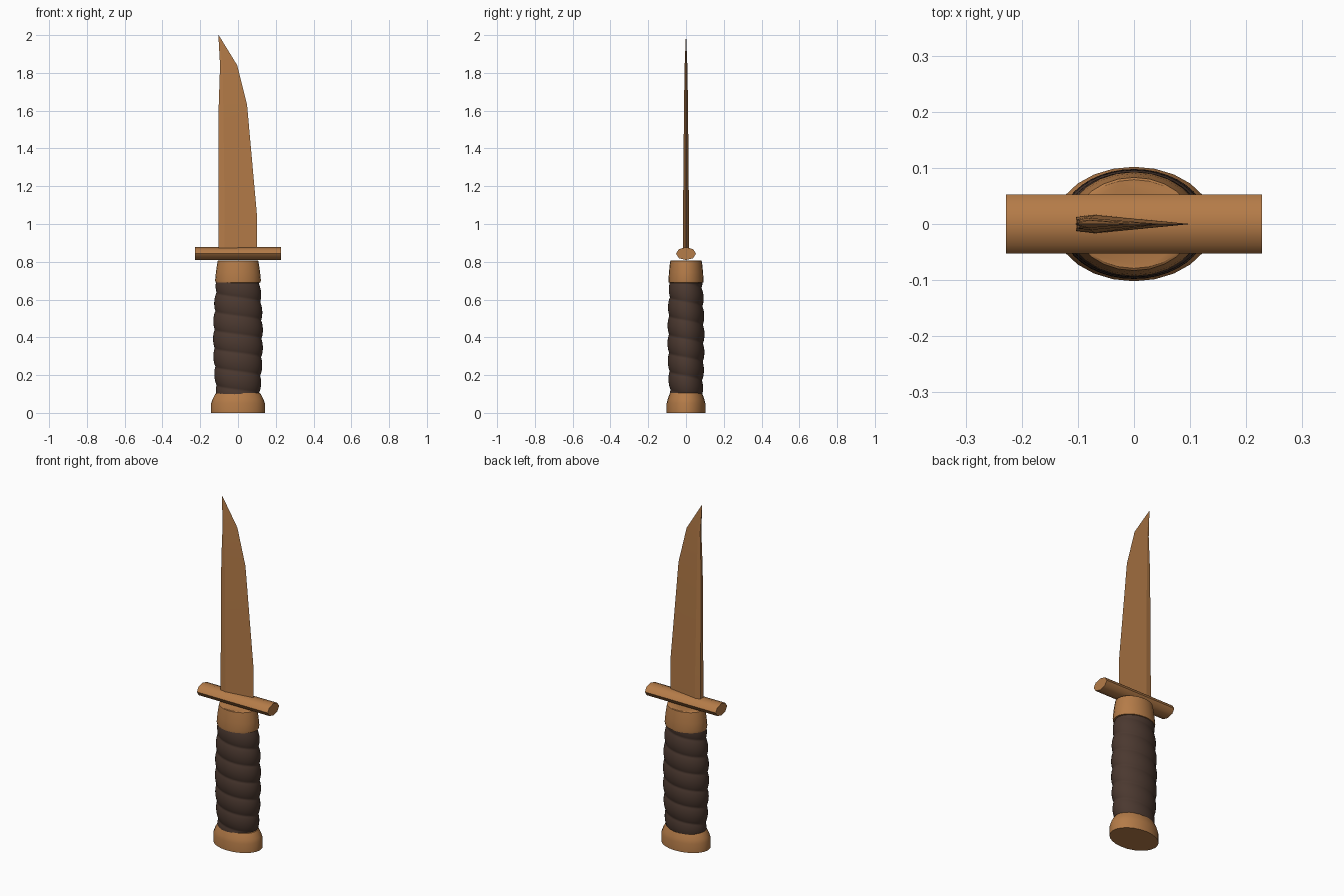
import bpy, bmesh, math

if "Cube" in bpy.data.objects:
    bpy.data.objects.remove(bpy.data.objects["Cube"])


def material(name, rgb):
    m = bpy.data.materials.new(name)
    m.diffuse_color = (*rgb, 1)
    m.use_nodes = True
    m.node_tree.nodes["Principled BSDF"].inputs["Base Color"].default_value = m.diffuse_color
    return m


BRONZE = material("bronze", (0.46, 0.2, 0.065))
LEATHER = material("dark_leather", (0.07, 0.04, 0.029))


def loft(name, rings, mat, angle=35):
    """Skin a list of equal-length point rings and cap both ends."""
    bm = bmesh.new()
    rows = [[bm.verts.new(p) for p in ring] for ring in rings]
    n = len(rows[0])
    for a, b in zip(rows, rows[1:]):
        for i in range(n):
            j = (i + 1) % n
            bm.faces.new((a[i], a[j], b[j], b[i]))
    bm.faces.new(rows[0][::-1])
    bm.faces.new(rows[-1])
    bmesh.ops.recalc_face_normals(bm, faces=bm.faces)
    me = bpy.data.meshes.new(name)
    bm.to_mesh(me)
    bm.free()
    ob = bpy.data.objects.new(name, me)
    bpy.context.collection.objects.link(ob)
    me.materials.append(mat)
    bpy.ops.object.select_all(action='DESELECT')
    ob.select_set(True)
    bpy.context.view_layer.objects.active = ob
    bpy.ops.object.shade_smooth_by_angle(angle=math.radians(angle))
    return ob


def oval(rx, ry, z, n=24):
    return [(rx * math.cos(2 * math.pi * i / n), ry * math.sin(2 * math.pi * i / n), z)
            for i in range(n)]


# Pommel and ferrule: oval lathe profiles (rx, ry, z)
loft("pommel", [oval(*p) for p in [
    (0.142, 0.102, 0), (0.142, 0.102, 0.052), (0.135, 0.097, 0.072),
    (0.125, 0.09, 0.092), (0.117, 0.085, 0.104), (0.108, 0.078, 0.106)]], BRONZE)
loft("ferrule", [oval(*p) for p in [
    (0.108, 0.084, 0.688), (0.119, 0.092, 0.690), (0.121, 0.093, 0.702),
    (0.117, 0.09, 0.745), (0.111, 0.086, 0.785), (0.107, 0.083, 0.805),
    (0.102, 0.079, 0.808)]], BRONZE)

# Grip: swollen oval with a spiral wrap
Z0, Z1, ROWS, SIDES, PITCH = 0.095, 0.695, 108, 40, 0.098
grip = []
for r in range(ROWS + 1):
    t = r / ROWS
    z = Z0 + (Z1 - Z0) * t
    swell = math.sin(math.pi * t) ** 0.8
    ring = []
    for i in range(SIDES):
        a = 2 * math.pi * i / SIDES
        phase = z / PITCH + a / (2 * math.pi)
        ridge = 0.009 * abs(math.sin(math.pi * phase)) ** 0.7
        ring.append(((0.107 + 0.016 * swell + ridge) * math.cos(a),
                     (0.079 + 0.010 * swell + ridge) * math.sin(a), z))
    grip.append(ring)
loft("grip", grip, LEATHER, 60)

# Crossguard: flattened bar running along x
loft("crossguard", [[(x, 0.053 * math.cos(k * math.pi / 4), 0.843 + 0.034 * math.sin(k * math.pi / 4))
                     for k in range(8)] for x in (-0.228, 0.228)], BRONZE, 60)

# Blade: wedge sections (z, spine x, edge x, thickness scale)
blade = []
for z, s, e, k in [(0.845, -0.103, 0.101, 1.0), (1.04, -0.103, 0.101, 0.93),
                   (1.63, -0.102, 0.048, 0.62), (1.84, -0.095, -0.004, 0.42),
                   (2.0, -0.104, -0.102, 0.03)]:
    m = s + 0.16 * (e - s)
    blade.append([(s, -0.013 * k, z), (m, -0.017 * k, z), (e, 0, z),
                  (m, 0.017 * k, z), (s, 0.013 * k, z)])
loft("blade", blade, BRONZE, 10)
